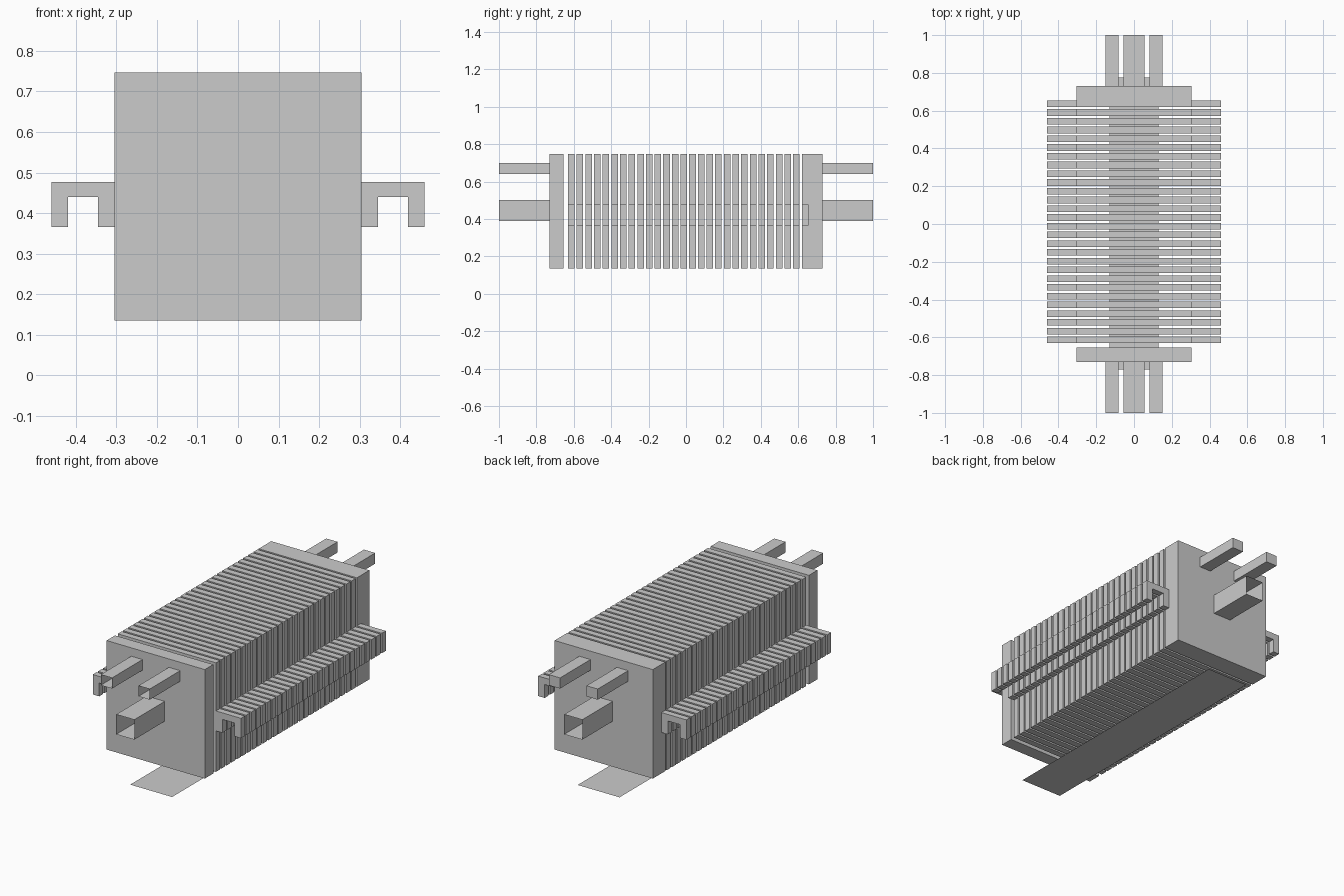
import bpy, bmesh

if "Cube" in bpy.data.objects:
    bpy.data.objects.remove(bpy.data.objects["Cube"])

PITCH, FIN = 0.0463, 0.035
Y0 = -0.631          # front face of the first fin
HALF, Z0, Z1 = 0.305, 0.135, 0.747


def new_object(name, bm):
    mesh = bpy.data.meshes.new(name)
    bm.to_mesh(mesh)
    bm.free()
    ob = bpy.data.objects.new(name, mesh)
    bpy.context.collection.objects.link(ob)
    return ob


def prism(name, profile, ya, yb, front=True, back=True):
    """Extrude an x/z profile along y, with optional end caps."""
    bm = bmesh.new()
    a = [bm.verts.new((x, ya, z)) for x, z in profile]
    b = [bm.verts.new((x, yb, z)) for x, z in profile]
    n = len(profile)
    for i in range(n):
        j = (i + 1) % n
        bm.faces.new((a[i], a[j], b[j], b[i]))
    if front:
        bm.faces.new(a[::-1])
    if back:
        bm.faces.new(b)
    bm.normal_update()
    bmesh.ops.reverse_faces(bm, faces=bm.faces[:])
    return new_object(name, bm)


def rect(xa, xb, za, zb):
    return [(xa, za), (xb, za), (xb, zb), (xa, zb)]


def array(ob, count):
    m = ob.modifiers.new("Array", 'ARRAY')
    m.count = count
    m.use_relative_offset = False
    m.use_constant_offset = True
    m.constant_offset_displace = (0, PITCH, 0)


# End plates
body = rect(-HALF, HALF, Z0, Z1)
prism("front_plate", body, -0.73, -0.655)
prism("back_plate", body, 0.619, 0.73)

# Stack of square fins
array(prism("fins", body, Y0, Y0 + FIN), 27)

# Downward-facing channel hooks on both sides of every fin
hook = [(0.305, 0.365), (0.345, 0.365), (0.345, 0.44), (0.42, 0.44),
        (0.42, 0.365), (0.46, 0.365), (0.46, 0.477), (0.305, 0.477)]
hooks = prism("side_hooks", hook, Y0, Y0 + FIN)
array(hooks, 28)
hooks.modifiers.new("Mirror", 'MIRROR')

# Thin-walled tubes at both ends
upper_l = rect(-0.152, -0.082, 0.64, 0.70)
upper_r = rect(0.082, 0.152, 0.64, 0.70)
lower = rect(-0.056, 0.056, 0.39, 0.502)
for label, prof in (("upper_left", upper_l), ("upper_right", upper_r), ("lower", lower)):
    prism(f"front_tube_{label}", prof, -1.0, -0.73, False, False)
    prism(f"back_tube_{label}", prof, 0.73, 1.0, False, label != "lower")

# Flat strip on the ground
bm = bmesh.new()
bm.faces.new([bm.verts.new(p) for p in
              ((-0.13, -0.77, 0), (0.13, -0.77, 0), (0.13, 0.775, 0), (-0.13, 0.775, 0))])
new_object("ground_strip", bm)
